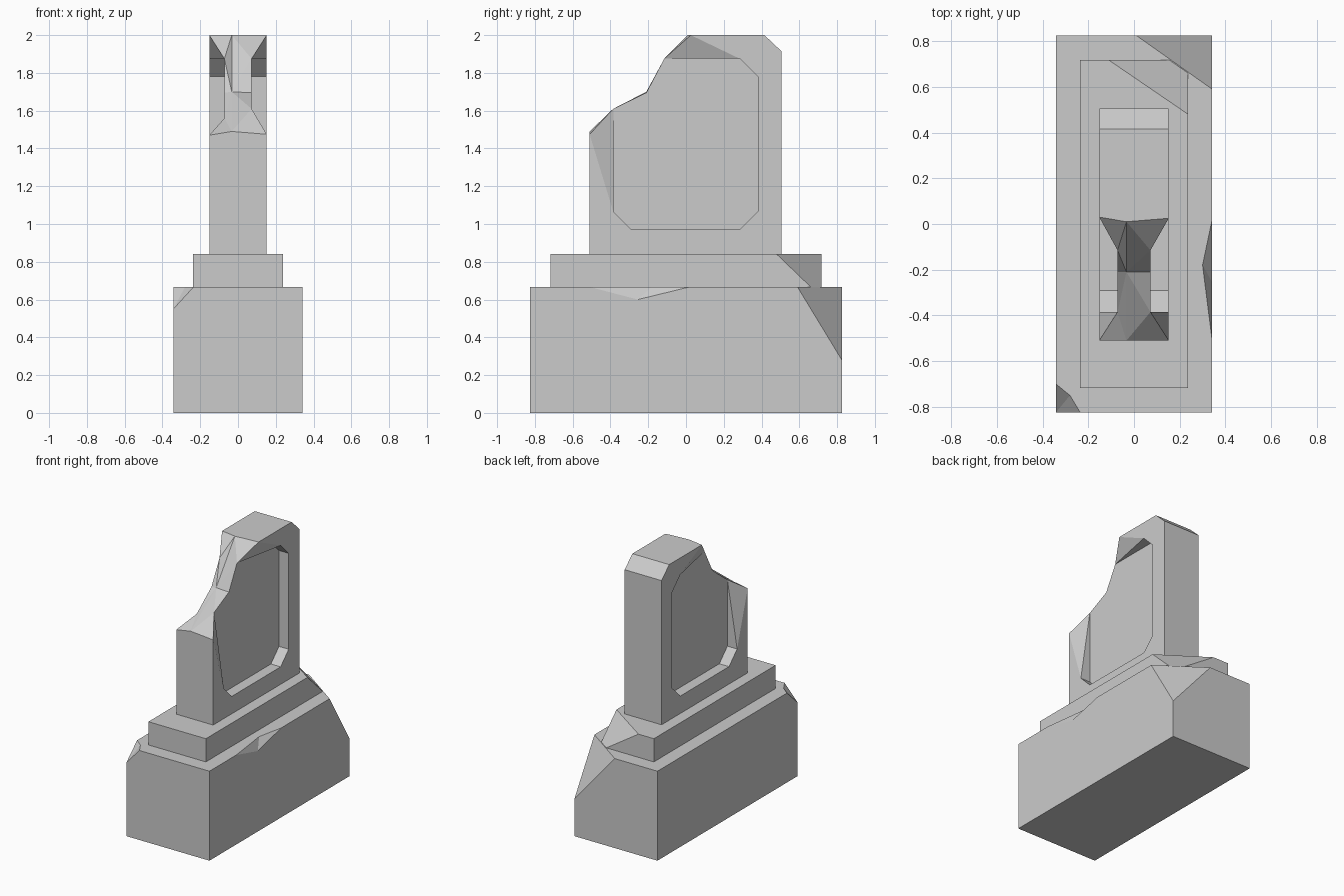
import bpy, bmesh

if "Cube" in bpy.data.objects:
    bpy.data.objects.remove(bpy.data.objects["Cube"])


def solid(name, verts, faces):
    """Make a closed flat-shaded object from points and faces."""
    bm = bmesh.new()
    vs = [bm.verts.new(v) for v in verts]
    for f in faces:
        bm.faces.new([vs[i] for i in f])
    bmesh.ops.recalc_face_normals(bm, faces=bm.faces)
    me = bpy.data.meshes.new(name)
    bm.to_mesh(me)
    bm.free()
    ob = bpy.data.objects.new(name, me)
    bpy.context.collection.objects.link(ob)
    return ob


# Plinth block with two chipped corners and a chipped right edge
X, Y, T = 0.342, 0.825, 0.667
rim = [(-X, -0.70), (-0.28, -0.75), (-0.235, -Y), (X, -Y), (X, -0.51),
       (0.30, -0.18), (X, 0.02), (X, 0.59), (0.01, Y), (-X, Y)]
verts = [(x, y, T) for x, y in rim]
verts += [(-X, -Y, 0), (X, -Y, 0), (X, Y, 0), (-X, Y, 0)]        # 10-13 floor
verts += [(-X, -Y, 0.55), (X, -0.255, 0.60), (X, Y, 0.28)]       # 14-16 chips
solid("plinth", verts, [
    range(10), (10, 11, 12, 13),
    (10, 11, 3, 2, 14), (11, 12, 16, 7, 6, 15, 4, 3),
    (12, 13, 9, 8, 16), (13, 10, 14, 0, 9),
    (0, 1, 14), (1, 2, 14), (4, 5, 15), (5, 6, 15), (7, 8, 16)])

# Upper step with its back right corner sheared off
X, Y, B, T = 0.237, 0.717, 0.667, 0.84
rim_low = [(-X, -Y), (X, -Y), (X, 0.66), (0.155, Y), (-X, Y)]
rim_top = [(-X, -Y), (X, -Y), (X, 0.48), (-0.11, Y), (-X, Y)]
solid("upper_step",
      [(x, y, B) for x, y in rim_low] + [(x, y, T) for x, y in rim_top],
      [range(5), range(5, 10)] +
      [(i, (i + 1) % 5, (i + 1) % 5 + 5, i + 5) for i in range(5)])

# Upright slab: sunken panel on each side, broken front top edge
panel = [(0.285, 1.875), (0.38, 1.78), (0.38, 1.065),
         (0.285, 0.97), (-0.29, 0.97), (-0.385, 1.065)]
verts, faces = [], []
for s, top_y, front_z, break_z in ((-1, 0.03, 1.47, 1.56), (1, 0.025, 1.475, 1.61)):
    o = len(verts)
    outer = [(-0.51, 0.84), (0.505, 0.84), (0.505, 1.915), (0.415, 2), (top_y, 2)]
    outer += panel + [(-0.51, front_z)]
    inner = [(-0.115, 1.875)] + panel + [(-0.385, break_z), (-0.21, 1.695)]
    verts += [(s * 0.152, y, z) for y, z in outer]
    verts += [(s * 0.072, y, z) for y, z in inner]
    side = [range(12), range(12, 21)]
    side += [(k, k + 1, k + 9, k + 8) for k in range(5, 10)]     # panel walls
    side += [(4, 5, 12), (5, 13, 12), (11, 10, 19), (10, 18, 19)]
    side = [[i + o for i in f] for f in side]
    # broken surface, meeting the shared centre points 42-44
    a, b, c, d, e = (o + i for i in (4, 12, 20, 19, 11))
    side += [(a, b, 42), (42, b, 43), (b, c, 43),
             (43, c, d), (43, d, 44), (d, e, 44)]
    faces += side
verts += [(-0.033, 0.01, 2), (-0.033, -0.21, 1.70), (-0.033, -0.51, 1.49)]
faces += [(i, i + 1, i + 22, i + 21) for i in range(3)]          # base, back, bevel
faces += [(3, 4, 42, 25, 24), (0, 11, 44, 32, 21)]               # top, front
solid("upright_slab", verts, faces)
